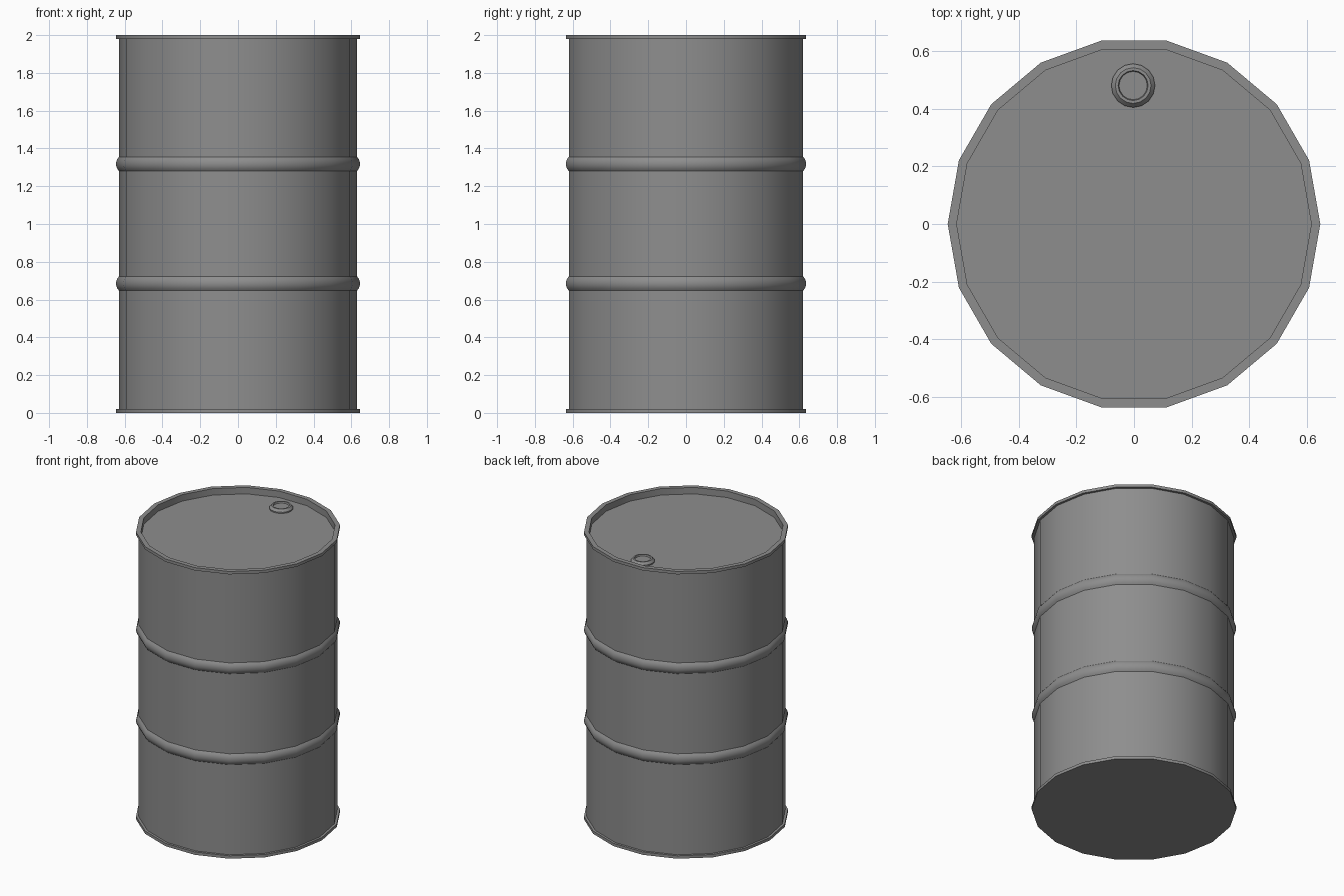
import bpy, bmesh
from math import cos, sin, pi, radians

cube = bpy.data.objects.get("Cube")
if cube:
    bpy.data.objects.remove(cube)

steel = bpy.data.materials.new("grey_steel")
steel.use_nodes = True
grey = (0.27, 0.27, 0.27, 1)
steel.diffuse_color = grey
steel.node_tree.nodes["Principled BSDF"].inputs["Base Color"].default_value = grey


def lathe(name, profile, sides, centre=(0, 0, 0), sharp=28):
    """Spin a (radius, z) profile; end points are capped with flat faces."""
    bm = bmesh.new()
    rings = [[bm.verts.new((r * cos(2 * pi * i / sides), r * sin(2 * pi * i / sides), z))
              for i in range(sides)] for r, z in profile]
    for a, b in zip(rings, rings[1:]):
        for i in range(sides):
            j = (i + 1) % sides
            bm.faces.new((a[i], a[j], b[j], b[i]))
    bm.faces.new(rings[0][::-1])
    bm.faces.new(rings[-1])
    mesh = bpy.data.meshes.new(name)
    bm.to_mesh(mesh)
    bm.free()
    mesh.materials.append(steel)
    obj = bpy.data.objects.new(name, mesh)
    obj.location = centre
    bpy.context.collection.objects.link(obj)
    bpy.ops.object.select_all(action='DESELECT')
    obj.select_set(True)
    bpy.context.view_layer.objects.active = obj
    bpy.ops.object.shade_smooth_by_angle(angle=radians(sharp))
    return obj


BODY, LIP, INNER, LID = 0.63, 0.646, 0.615, 1.955


def ridge(z):
    """Rolled hoop bulging out of the wall around height z."""
    return [(BODY, z - 0.038), (BODY + 0.009, z - 0.026), (BODY + 0.015, z - 0.01),
            (BODY + 0.015, z + 0.01), (BODY + 0.009, z + 0.026), (BODY, z + 0.038)]


# Drum shell with bottom lip, two hoops, top lip and sunken lid
shell = [(LIP, 0), (LIP, 0.02), (BODY, 0.02)]
shell += ridge(0.685) + ridge(1.318)
shell += [(BODY, 1.98), (LIP, 1.98), (LIP, 2), (INNER, 2), (INNER, LID)]
lathe("drum_shell", shell, 18)

# Filler cap on the lid, with a shallow dished top
cap = [(0.076, 0), (0.076, 0.008), (0.062, 0.024), (0.052, 0.024), (0.049, 0.014)]
lathe("filler_cap", cap, 16, (-0.003, 0.48, LID))
